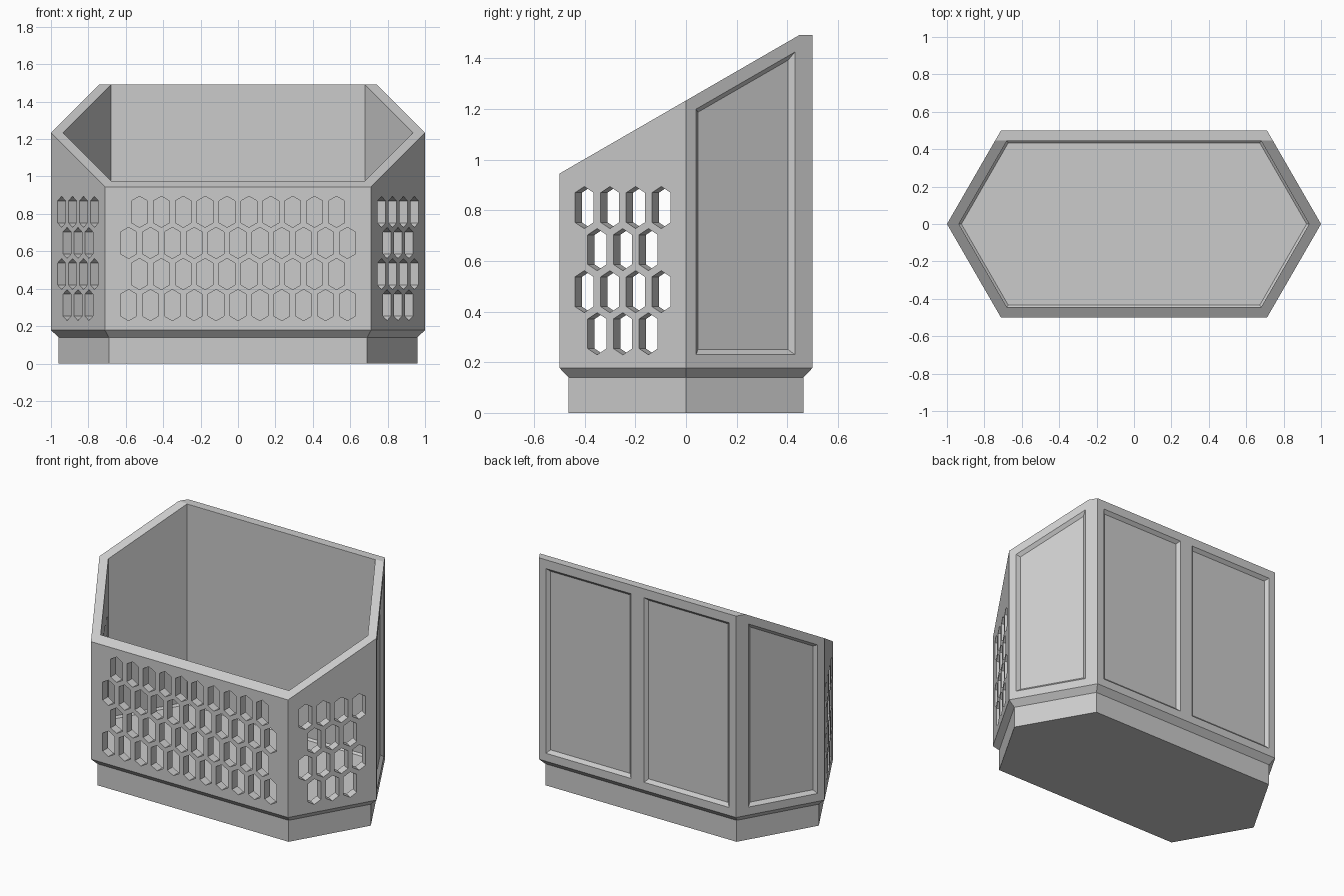
import bpy, bmesh, math
from mathutils import Vector

if "Cube" in bpy.data.objects:
    bpy.data.objects.remove(bpy.data.objects["Cube"])

C30, T30 = math.cos(math.radians(30)), math.tan(math.radians(30))
FRONT_Z, TOP_Z = 0.945, 1.492


def rim_z(y):
    return FRONT_Z + (y + 0.5) * T30


def hexagon(offset, z):
    """Long hexagonal outline, moved inwards by offset."""
    y = 0.5 - offset
    tip = 1 - offset / C30
    cx = (C30 - offset - 0.5 * y) / C30
    return [Vector(p) for p in ((tip, 0, z), (cx, y, z), (-cx, y, z),
                                (-tip, 0, z), (-cx, -y, z), (cx, -y, z))]


def loft(bm, loops):
    """Closed solid through a list of matching outlines."""
    rings = [[bm.verts.new(p) for p in loop] for loop in loops]
    faces = [bm.faces.new(rings[0]), bm.faces.new(rings[-1])]
    n = len(rings[0])
    for a, b in zip(rings, rings[1:]):
        for i in range(n):
            j = (i + 1) % n
            faces.append(bm.faces.new((a[i], a[j], b[j], b[i])))
    bmesh.ops.recalc_face_normals(bm, faces=faces)


def make_object(name, bm):
    mesh = bpy.data.meshes.new(name)
    bm.to_mesh(mesh)
    bm.free()
    ob = bpy.data.objects.new(name, mesh)
    bpy.context.collection.objects.link(ob)
    return ob


def on_face(origin, u, n, pts, out):
    """Place (along, height) points on an upright wall, moved outwards."""
    return [Vector((origin[0] + u[0] * a + n[0] * out,
                    origin[1] + u[1] * a + n[1] * out, z)) for a, z in pts]


def hole_rows(bm, origin, u, n, counts):
    """Staggered rows of tall hexagonal holes."""
    w, h, tip = 0.0425, 0.083, 0.0245
    for row in range(4):
        zc = 0.811 - row * 0.1662
        count = counts[row % 2]
        for k in range(count):
            a = (k - (count - 1) / 2) * 0.117
            pts = [(a, zc + h), (a + w, zc + h - tip), (a + w, zc - h + tip),
                   (a, zc - h), (a - w, zc - h + tip), (a - w, zc + h - tip)]
            loft(bm, [on_face(origin, u, n, pts, d) for d in (0.03, -0.09)])


def panel(bm, origin, u, n, a0, a1, z0, z_start, slope):
    """Recessed panel with 45 degree edges; the top edge may slope."""
    loops = []
    for t in (-0.01, 0.02):
        def top(a):
            return z_start + slope * (a - a0) - t * math.hypot(1, slope)
        l, r = a0 + t, a1 - t
        pts = [(l, z0 + t), (r, z0 + t), (r, top(r)), (l, top(l))]
        loops.append(on_face(origin, u, n, pts, -t))
    loft(bm, loops)


# Solid body: plinth, flared chamfer and walls
bm = bmesh.new()
loft(bm, [hexagon(0.036, 0), hexagon(0.036, 0.14), hexagon(0, 0.178), hexagon(0, 1.8)])
body = make_object("hexagonal_bin", bm)

# Cavity with a small chamfer around the floor
bm = bmesh.new()
loft(bm, [hexagon(0.067, 0.188), hexagon(0.055, 0.2), hexagon(0.055, 2.0)])
cavity = make_object("cavity_cutter", bm)

# Slanted rim, level at the back
bm = bmesh.new()
y_flat = (TOP_Z - FRONT_Z) / T30 - 0.5
profile = [(-1, rim_z(-1)), (y_flat, TOP_Z), (1, TOP_Z), (1, 3), (-1, 3)]
loft(bm, [[Vector((x, y, z)) for y, z in profile] for x in (-1.5, 1.5)])
rim = make_object("rim_cutter", bm)

# Holes in the three front walls, recessed panels in the three back walls
bm = bmesh.new()
hole_rows(bm, (0, -0.5), (1, 0), (0, -1), (10, 11))
for s in (-1, 1):
    hole_rows(bm, (s * (1 - 0.25 * T30), -0.25), (s * 0.5, C30), (s * C30, -0.5), (4, 3))
    panel(bm, (s, 0), (-s * 0.5, C30), (s * C30, 0.5), 0.046, 0.497, 0.23,
          rim_z(0.04) - 0.057, T30 * C30)
    panel(bm, (0, 0.5), (s, 0), (0, 1), 0.047, 0.661, 0.23, 1.435, 0)
details = make_object("hole_and_panel_cutter", bm)

# Cut everything and bake the result
cutters = (cavity, rim, details)
for c in cutters:
    c.hide_render = True
    mod = body.modifiers.new(c.name, 'BOOLEAN')
    mod.operation, mod.solver, mod.object = 'DIFFERENCE', 'EXACT', c
deps = bpy.context.evaluated_depsgraph_get()
result = bpy.data.meshes.new_from_object(body.evaluated_get(deps))
body.modifiers.clear()
body.data = result
for c in cutters:
    bpy.data.objects.remove(c)

grey = bpy.data.materials.new("light_grey")
grey.diffuse_color = (0.6, 0.6, 0.6, 1)
grey.use_nodes = True
grey.node_tree.nodes["Principled BSDF"].inputs["Base Color"].default_value = grey.diffuse_color
body.data.materials.clear()
body.data.materials.append(grey)
